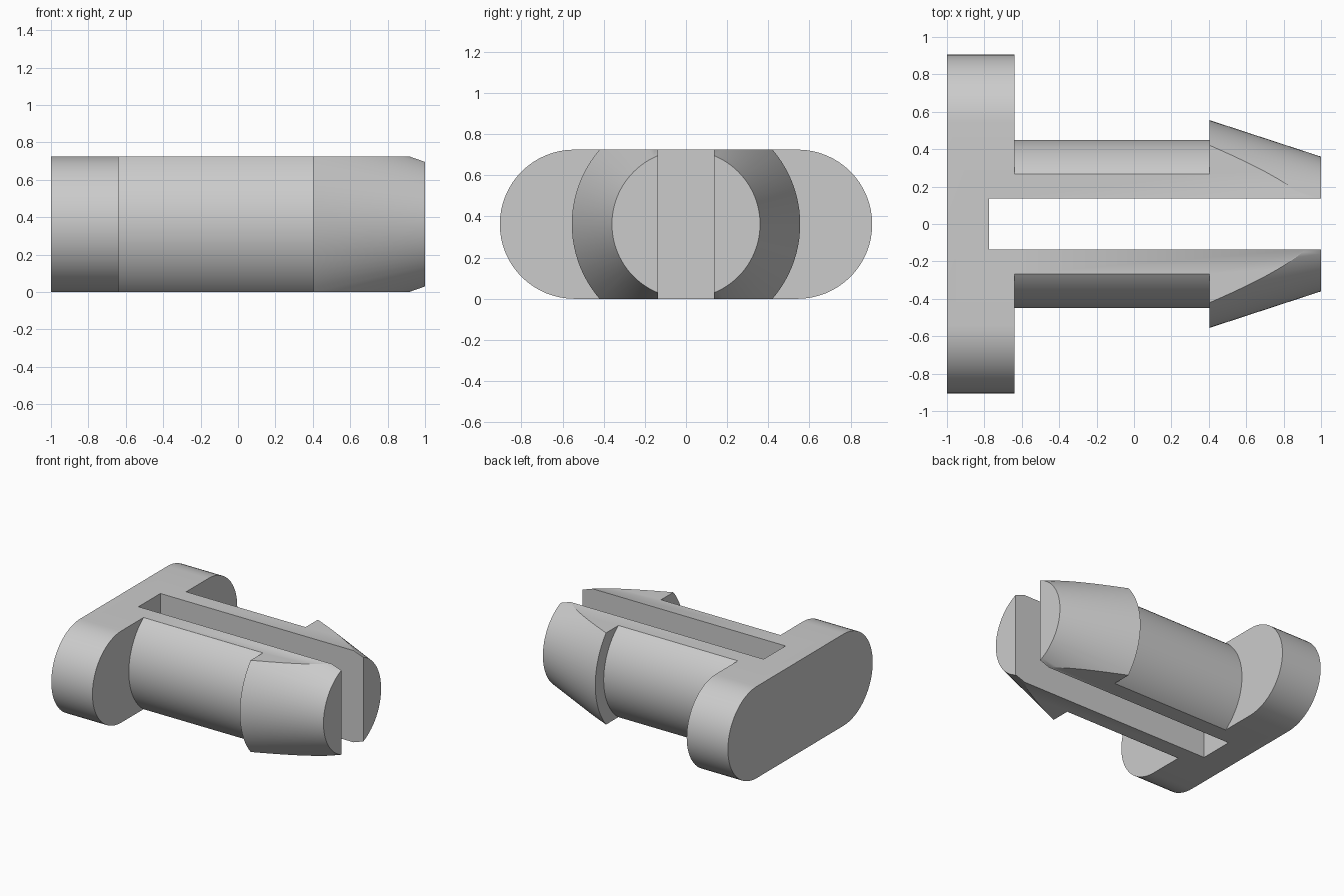
import bpy, bmesh, math
from mathutils import Vector

if "Cube" in bpy.data.objects:
    bpy.data.objects.remove(bpy.data.objects["Cube"])

H = 0.725          # overall thickness
R = H / 2          # rounded end radius of the head, also axis height
grey = bpy.data.materials.new("plain grey")
grey.diffuse_color = (0.6, 0.6, 0.6, 1)
grey.use_nodes = True
grey.node_tree.nodes["Principled BSDF"].inputs["Base Color"].default_value = grey.diffuse_color


def make_object(name, bm):
    bmesh.ops.recalc_face_normals(bm, faces=bm.faces)
    mesh = bpy.data.meshes.new(name)
    bm.to_mesh(mesh)
    bm.free()
    mesh.materials.append(grey)
    obj = bpy.data.objects.new(name, mesh)
    bpy.context.collection.objects.link(obj)
    return obj


def box(name, x0, x1, y, z0, z1):
    bm = bmesh.new()
    bmesh.ops.create_cube(bm, size=1)
    for v in bm.verts:
        v.co = ((x0 + x1) / 2 + v.co.x * (x1 - x0), v.co.y * 2 * y,
                (z0 + z1) / 2 + v.co.z * (z1 - z0))
    return make_object(name, bm)


def head(x0, x1, half_width, steps=32):
    # stadium outline extruded along x
    bm = bmesh.new()
    c = half_width - R
    ring = []
    for side in (1, -1):
        for i in range(steps + 1):
            a = -math.pi / 2 + math.pi * i / steps
            ring.append(bm.verts.new((x0, side * (c + R * math.cos(a)),
                                      R + side * R * math.sin(a))))
    face = bm.faces.new(ring)
    ext = bmesh.ops.extrude_face_region(bm, geom=[face])["geom"]
    bmesh.ops.translate(bm, vec=(x1 - x0, 0, 0),
                        verts=[v for v in ext if isinstance(v, bmesh.types.BMVert)])
    return make_object("clip", bm)


def shank(profile, sides=96):
    # round stem and barbed cone turned about the x axis, flattened above and below
    bm = bmesh.new()
    rings = [[bm.verts.new((x, r * math.cos(2 * math.pi * i / sides),
                            R + r * math.sin(2 * math.pi * i / sides)))
              for i in range(sides)] for x, r in profile]
    for a, b in zip(rings, rings[1:]):
        for i in range(sides):
            j = (i + 1) % sides
            bm.faces.new((a[i], a[j], b[j], b[i]))
    bm.faces.new(rings[0])
    bm.faces.new(rings[-1])
    for z, n in ((H, 1), (0, -1)):
        geom = bm.verts[:] + bm.edges[:] + bm.faces[:]
        cut = bmesh.ops.bisect_plane(bm, geom=geom, plane_co=(0, 0, z),
                                     plane_no=Vector((0, 0, n)), clear_outer=True)
        edges = [e for e in cut["geom_cut"] if isinstance(e, bmesh.types.BMEdge)]
        bmesh.ops.contextual_create(bm, geom=edges)
    return make_object("shank", bm)


def combine(target, other, operation):
    mod = target.modifiers.new(operation, 'BOOLEAN')
    mod.operation, mod.solver, mod.object = operation, 'EXACT', other
    bpy.context.view_layer.objects.active = target
    bpy.ops.object.modifier_apply(modifier=mod.name)
    bpy.data.objects.remove(other)


clip = head(-1, -0.64, 0.905)
stem = shank([(-0.9, 0.45), (0.405, 0.45), (0.405, 0.555), (1, 0.36)])
combine(clip, stem, 'UNION')
# slot that splits the shank into two prongs
combine(clip, box("slot", -0.775, 1.2, 0.137, -0.2, H + 0.2), 'DIFFERENCE')

bpy.ops.object.select_all(action='DESELECT')
clip.select_set(True)
bpy.context.view_layer.objects.active = clip
bpy.ops.object.shade_smooth_by_angle(angle=math.radians(30))
